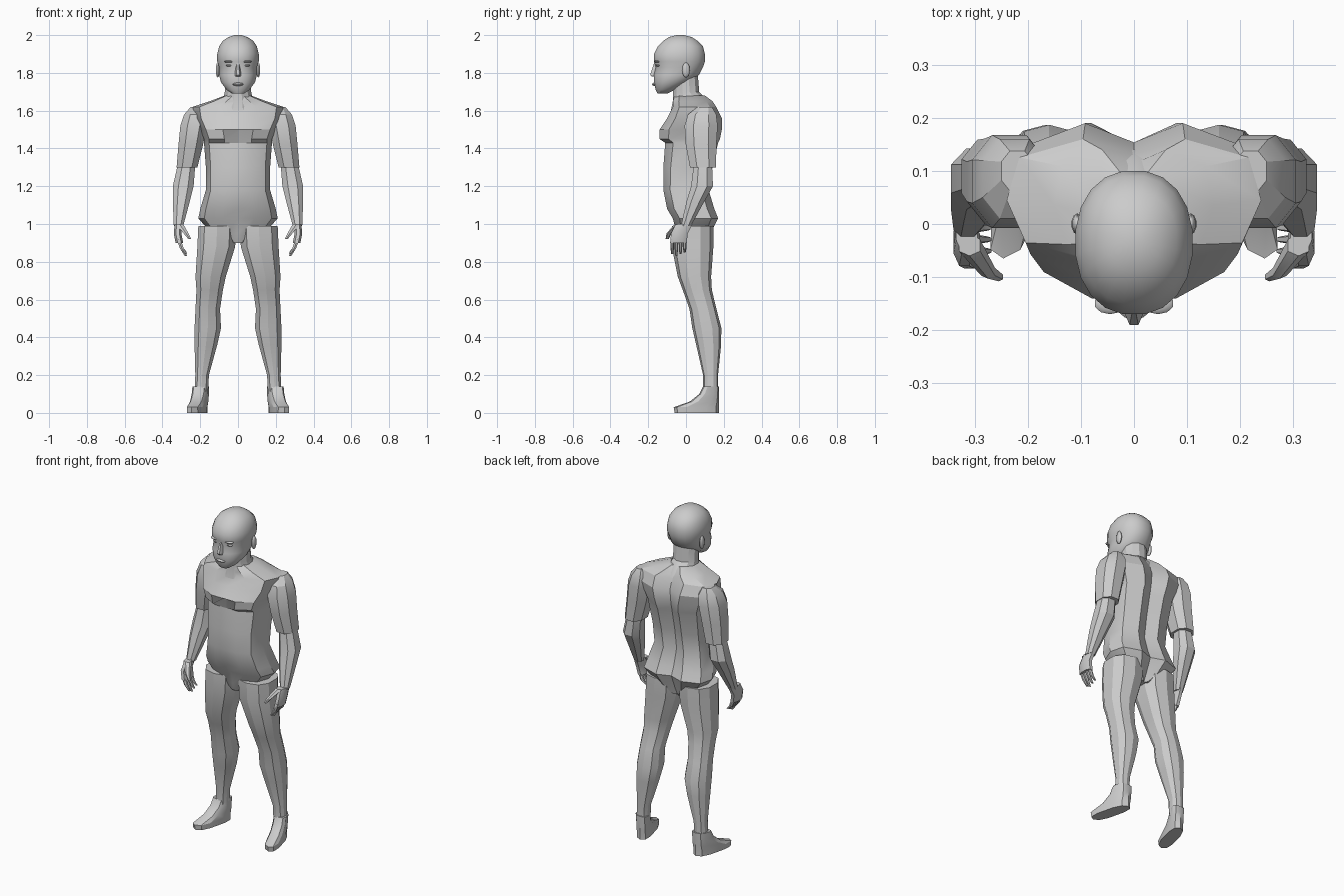
import bpy, bmesh
from math import cos, sin, pi, radians, copysign
from mathutils import Matrix

default_cube = bpy.data.objects.get("Cube")
if default_cube:
    bpy.data.objects.remove(default_cube)

colour = (.6, .6, .6, 1)
grey = bpy.data.materials.new("plain_grey")
grey.use_nodes = True
grey.diffuse_color = colour
grey.node_tree.nodes["Principled BSDF"].inputs["Base Color"].default_value = colour


def finish(name, bm, mirror, angle):
    """Smooth shading with sharp creases, material and optional mirror."""
    bmesh.ops.recalc_face_normals(bm, faces=bm.faces)
    for face in bm.faces:
        face.smooth = True
    for edge in bm.edges:
        edge.smooth = edge.calc_face_angle(0) < radians(angle)
    mesh = bpy.data.meshes.new(name)
    bm.to_mesh(mesh)
    bm.free()
    mesh.materials.append(grey)
    obj = bpy.data.objects.new(name, mesh)
    bpy.context.collection.objects.link(obj)
    if mirror:
        obj.modifiers.new("Mirror", "MIRROR")


def oval(corners, power):
    """Unit cross-section: a rounded square with the given number of corners."""
    def bend(value):
        return copysign(abs(value) ** (2 / power), value)
    angles = [(i + .5) * 2 * pi / corners for i in range(corners)]
    points = [(bend(cos(a)), bend(sin(a))) for a in angles]
    widest = max(u for u, v in points)
    deepest = max(v for u, v in points)
    return [(u / widest, v / deepest) for u, v in points]


def loft(name, ring, rows, mirror=False, angle=28, tweak=None):
    """Stack a cross-section through rows of height, centre x, centre y, half width, half depth."""
    bm = bmesh.new()
    loops = [[bm.verts.new((x + u * width, y + v * depth, z)) for u, v in ring]
             for z, x, y, width, depth in rows]
    for lower, upper in zip(loops, loops[1:]):
        for i in range(len(ring)):
            bm.faces.new((lower[i - 1], lower[i], upper[i], upper[i - 1]))
    bm.faces.new(loops[0])
    bm.faces.new(loops[-1])
    if tweak:
        for vert in bm.verts:
            tweak(vert.co)
    finish(name, bm, mirror, angle)


def body(name, ring, rows, angle=28, tweak=None):
    """Central part from rows of height, half width, front and back."""
    spans = [(z, 0, (front + back) / 2, width, (back - front) / 2)
             for z, width, front, back in rows]
    loft(name, ring, spans, False, angle, tweak)


def limb(name, ring, flatness, rows):
    """Mirrored pair from rows of height, centre x, centre y and half width."""
    spans = [(z, x, y, width, width * flatness) for z, x, y, width in rows]
    loft(name, ring, spans, mirror=True)


def ball(name, centre, size, mirror=True):
    bm = bmesh.new()
    bmesh.ops.create_uvsphere(bm, u_segments=10, v_segments=6, radius=1)
    bm.transform(Matrix.Translation(centre) @ Matrix.Diagonal((*size, 1)))
    finish(name, bm, mirror, 40)


# Torso with a spine groove and a notch between the chest muscles
flank = [(.4, -1), (.85, -.7), (1, 0), (.9, .7), (.4, 1)]
torso_ring = [(0, -1)] + flank + [(0, .75)] + [(-u, v) for u, v in reversed(flank)]


def notch_chest(co):
    if abs(co.x) < .01 and co.y < 0 and abs(co.z - 1.45) < .01:
        co.z += .04
        co.y += .03


body("torso", torso_ring, [
    (.9, .04, -.03, .1),
    (.95, .14, -.05, .13),
    (1.03, .21, -.07, .17),
    (1.08, .2, -.1, .15),
    (1.18, .17, -.12, .12),
    (1.3, .17, -.12, .14),
    (1.43, .18, -.11, .17),
    (1.45, .18, -.14, .18),
    (1.5, .2, -.14, .19),
    (1.56, .23, -.1, .19),
    (1.62, .24, -.07, .16),
    (1.65, .15, -.07, .14),
    (1.68, .07, -.06, .1),
], tweak=notch_chest)

body("neck", oval(12, 2), [
    (1.6, .1, -.08, .14),
    (1.65, .08, -.07, .12),
    (1.7, .07, -.07, .07),
    (1.82, .07, -.07, .06),
])

body("head", oval(20, 2.2), [
    (1.69, .03, -.15, -.1),
    (1.71, .06, -.16, -.06),
    (1.75, .09, -.17, .02),
    (1.79, .1, -.17, .07),
    (1.83, .1, -.16, .09),
    (1.86, .11, -.17, .1),
    (1.9, .11, -.17, .1),
    (1.94, .1, -.15, .09),
    (1.97, .08, -.12, .06),
    (1.99, .05, -.09, .03),
    (2, .02, -.05, -.01),
], angle=40)

# Facial features
body("nose", oval(8, 2), [
    (1.78, .02, -.18, -.1),
    (1.79, .02, -.19, -.1),
    (1.85, .01, -.17, -.1),
])
ball("lips", (0, -.16, 1.74), (.03, .02, .01), mirror=False)
ball("eyes", (.045, -.146, 1.84), (.02, .013, .008))
ball("brows", (.045, -.15, 1.86), (.03, .02, .007))
ball("ears", (.107, 0, 1.815), (.011, .02, .04))

# Arms: the upper arm ends in a small step above the forearm
arm_ring = oval(8, 2.3)
limb("upper_arms", arm_ring, 1.25, [
    (1.3, .27, .09, .055),
    (1.42, .25, .08, .065),
    (1.52, .235, .08, .07),
    (1.58, .225, .085, .06),
    (1.62, .22, .1, .03),
])
limb("forearms", arm_ring, 1.05, [
    (.99, .315, 0, .025),
    (1.12, .3, .05, .045),
    (1.2, .29, .085, .055),
    (1.33, .27, .09, .045),
])

# Hands with four fingers and a thumb
limb("palms", arm_ring, 2.2, [
    (.9, .31, -.04, .02),
    (.95, .32, -.035, .02),
    (1, .315, -.01, .02),
])
finger_ring = oval(6, 2.4)
for i, label in enumerate(("index", "middle", "ring", "little")):
    y = -.073 + i * .022
    tip = .83 + abs(i - 1) * .01
    limb(label + "_fingers", finger_ring, .9, [
        (tip, .275, y, .006),
        (.87, .297, y, .01),
        (.92, .315, y, .011),
    ])
limb("thumbs", finger_ring, 1, [
    (.92, .255, -.1, .008),
    (.95, .275, -.09, .013),
    (1, .31, -.04, .02),
])

limb("legs", oval(10, 2.4), 1.1, [
    (.1, .195, .13, .036),
    (.2, .19, .13, .036),
    (.36, .17, .12, .06),
    (.45, .16, .11, .07),
    (.55, .16, .09, .065),
    (.65, .15, .06, .07),
    (.72, .145, .045, .08),
    (.88, .115, .035, .1),
    (.99, .11, .035, .1),
])


# Feet: the heel stays in place while the top slopes down to the toes
def turn_out(co):
    co.x -= (co.y - .14) / 4


heel = .175
slope = [(0, -.06), (.03, -.065), (.06, .02), (.1, .07), (.14, .09)]
loft("feet", oval(10, 2.8),
     [(z, .195, (toe + heel) / 2, .04, (heel - toe) / 2) for z, toe in slope],
     mirror=True, tweak=turn_out)
